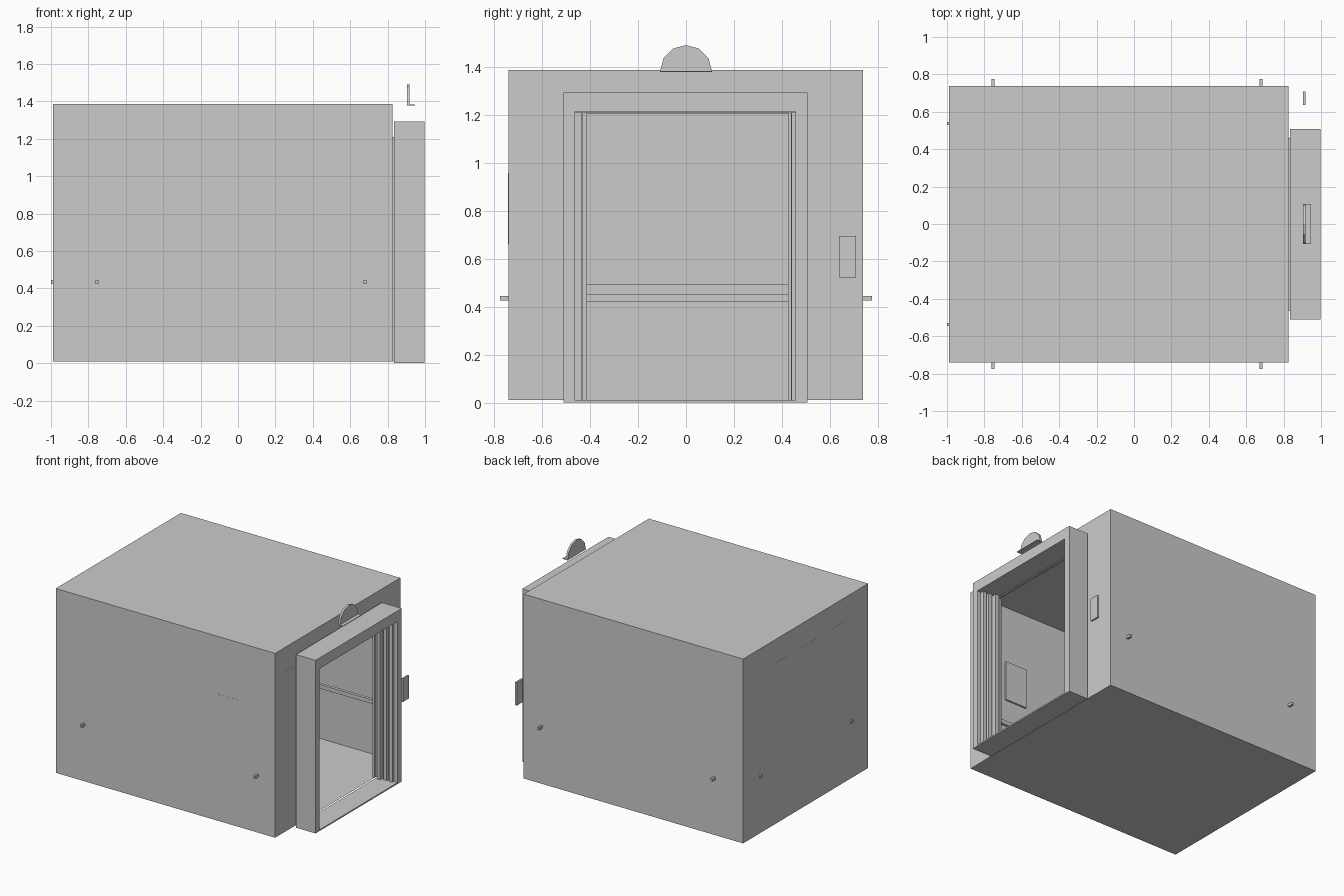
import bpy, bmesh, math

if "Cube" in bpy.data.objects:
    bpy.data.objects.remove(bpy.data.objects["Cube"])


def finish(name, bm, normals=True):
    if normals:
        bmesh.ops.recalc_face_normals(bm, faces=bm.faces)
    me = bpy.data.meshes.new(name)
    bm.to_mesh(me)
    bm.free()
    ob = bpy.data.objects.new(name, me)
    bpy.context.collection.objects.link(ob)
    return ob


def box(name, x0, x1, y0, y1, z0, z1, open_front=False):
    bm = bmesh.new()
    bmesh.ops.create_cube(bm, size=1)
    for v in bm.verts:
        v.co.x = x0 if v.co.x < 0 else x1
        v.co.y = y0 if v.co.y < 0 else y1
        v.co.z = z0 if v.co.z < 0 else z1
    if open_front:
        front = [f for f in bm.faces if f.normal.x > 0.5]
        bmesh.ops.delete(bm, geom=front, context='FACES')
    return finish(name, bm, not open_front)


def prism(name, profile, x0, x1):
    """Extrude a (y, z) outline along x; a flat sheet when x0 == x1."""
    bm = bmesh.new()
    face = bm.faces.new([bm.verts.new((x0, y, z)) for y, z in profile])
    if x1 != x0:
        ext = bmesh.ops.extrude_face_region(bm, geom=[face])['geom']
        bmesh.ops.translate(bm, vec=(x1 - x0, 0, 0),
                            verts=[g for g in ext if isinstance(g, bmesh.types.BMVert)])
    return finish(name, bm)


def arch(y0, y1, z0, z1, iy0, iy1, iz1):
    return [(y0, z0), (iy0, z0), (iy0, iz1), (iy1, iz1),
            (iy1, z0), (y1, z0), (y1, z1), (y0, z1)]


# Cabin: thin shell, with a front wall cut out around the doorway
box("cabin_shell", -0.988, 0.825, -0.74, 0.737, 0.01, 1.387, open_front=True)
prism("cabin_front_wall", arch(-0.74, 0.737, 0.01, 1.387, -0.46, 0.457, 1.21), 0.825, 0.825)

# Outer door surround, sill and the narrow liner joining it to the cabin
prism("door_surround", arch(-0.51, 0.507, 0.0, 1.293, -0.462, 0.457, 1.213), 0.835, 0.998)
box("door_sill", 0.835, 0.998, -0.462, 0.457, 0.0, 0.01)
prism("doorway_liner", arch(-0.462, 0.459, 0.01, 1.21, -0.455, 0.45, 1.203), 0.823, 0.837)

# Opened sliding leaves: stepped edges showing inside the surround
for i, (x, depth) in enumerate([(0.85, 0.05), (0.895, 0.03), (0.94, 0.027)]):
    box(f"door_leaf_left_{i}", x, x + 0.028, -0.462, -0.462 + depth, 0.012, 1.21)
    box(f"door_leaf_right_{i}", x, x + 0.028, 0.457 - depth * 0.65, 0.457, 0.012, 1.21)
# Cabin leaves tucked behind the front wall
for side, a, b in (("left", -0.65, -0.43), ("right", 0.43, 0.65)):
    box(f"cabin_leaf_{side}", 0.81, 0.8255, a, b, 0.012, 1.205)

# Handrails with mounting pins that pass through the walls
for side, s in (("left", -1), ("right", 1)):
    y0, y1 = sorted((s * 0.672, s * 0.695))
    box(f"handrail_{side}", -0.85, 0.78, y0, y1, 0.42, 0.45)
    for i, x in enumerate((-0.753, 0.678)):
        p0, p1 = sorted((s * 0.69, s * 0.776))
        box(f"handrail_pin_{side}_{i}", x - 0.008, x + 0.008, p0, p1, 0.425, 0.445)
    box(f"back_rail_pin_{side}", -1.0, -0.93, s * 0.537 - 0.009, s * 0.537 + 0.009, 0.425, 0.445)
box("back_handrail", -0.945, -0.92, -0.63, 0.63, 0.42, 0.45)

# Back mirror and inside control panel
box("back_mirror", -0.9885, -0.98, -0.51, 0.51, 0.49, 1.21)
box("control_panel", 0.34, 0.52, -0.741, -0.728, 0.66, 0.957)

# Round ceiling lights
for i, x in enumerate((-0.44, 0.26)):
    bm = bmesh.new()
    bmesh.ops.create_cone(bm, cap_ends=True, segments=32, radius1=0.088, radius2=0.088, depth=0.01)
    lamp = finish(f"ceiling_light_{i}", bm)
    lamp.location = (x, 0, 1.382)

# Landing call panel and half-round floor indicator
box("call_panel", 0.903, 0.917, 0.637, 0.708, 0.522, 0.695)
R = 0.108
prism("floor_indicator", [(R * math.cos(math.radians(a)), 1.382 + R * math.sin(math.radians(a)))
                          for a in range(0, 181, 30)], 0.903, 0.918)
box("indicator_ledge", 0.903, 0.945, -R, R, 1.378, 1.383)
